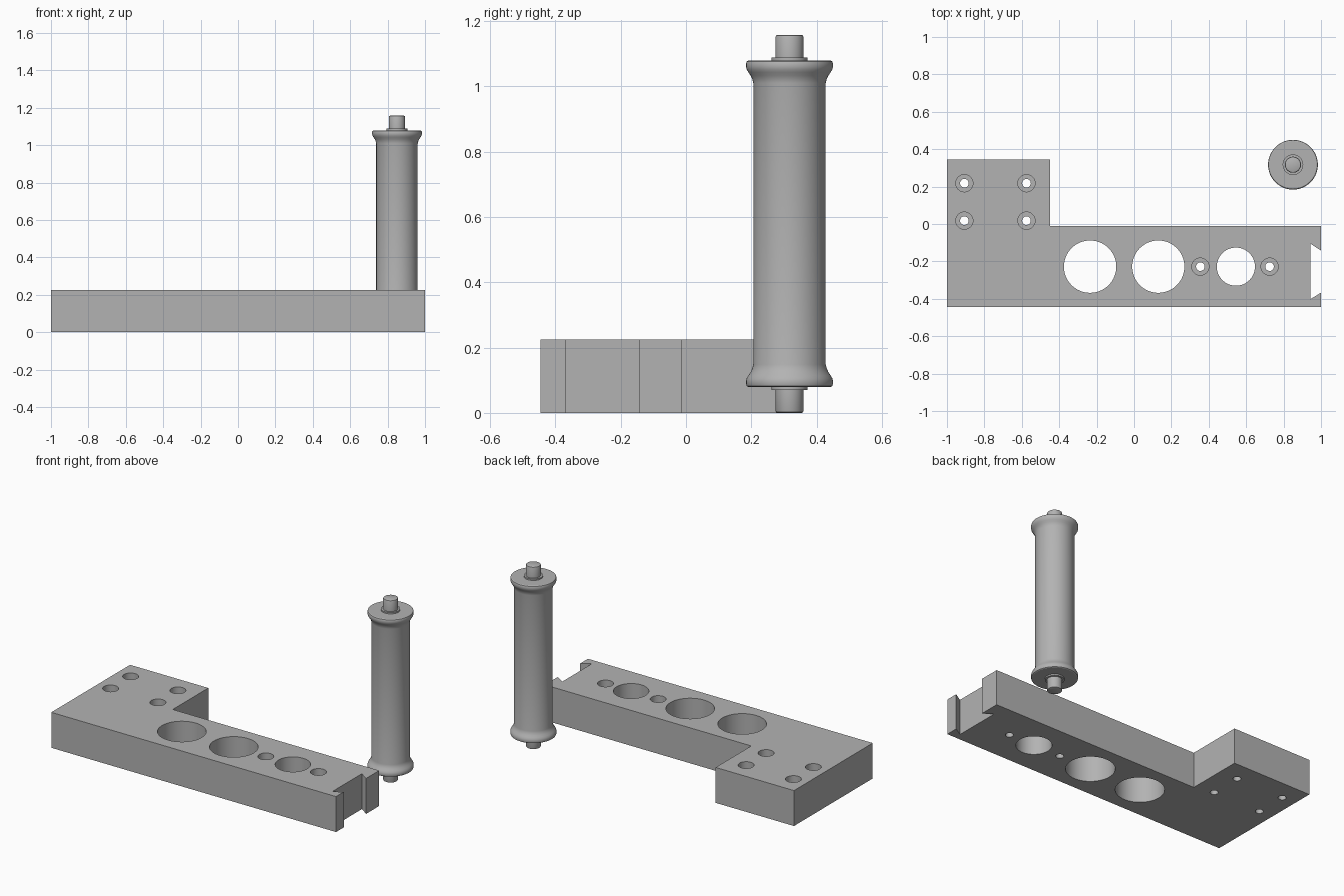
import bpy, bmesh, math

if "Cube" in bpy.data.objects:
    bpy.data.objects.remove(bpy.data.objects["Cube"])

grey = bpy.data.materials.new("machined grey")
grey.diffuse_color = (0.45, 0.45, 0.45, 1)
grey.use_nodes = True
grey.node_tree.nodes["Principled BSDF"].inputs["Base Color"].default_value = grey.diffuse_color


def finish(name, bm):
    bmesh.ops.recalc_face_normals(bm, faces=bm.faces)
    mesh = bpy.data.meshes.new(name)
    bm.to_mesh(mesh)
    bm.free()
    mesh.materials.append(grey)
    obj = bpy.data.objects.new(name, mesh)
    bpy.context.collection.objects.link(obj)
    return obj


def prism(name, points, z0, z1):
    """Extrude a flat outline upward."""
    bm = bmesh.new()
    face = bm.faces.new([bm.verts.new((x, y, z0)) for x, y in points])
    top = bmesh.ops.extrude_face_region(bm, geom=[face])["geom"]
    bmesh.ops.translate(bm, vec=(0, 0, z1 - z0),
                        verts=[v for v in top if isinstance(v, bmesh.types.BMVert)])
    return finish(name, bm)


def lathe(name, profile, x, y, sides=64):
    """Revolve (radius, z) points about a vertical axis, capping both ends."""
    bm = bmesh.new()
    rings = [[bm.verts.new((x + r * math.cos(math.tau * i / sides),
                            y + r * math.sin(math.tau * i / sides), z))
              for i in range(sides)] for r, z in profile]
    for a, b in zip(rings, rings[1:]):
        for i in range(sides):
            j = (i + 1) % sides
            bm.faces.new((a[i], a[j], b[j], b[i]))
    bm.faces.new(rings[0])
    bm.faces.new(rings[-1])
    return finish(name, bm)


def smooth(obj):
    bpy.ops.object.select_all(action='DESELECT')
    obj.select_set(True)
    bpy.context.view_layer.objects.active = obj
    bpy.ops.object.shade_smooth_by_angle(angle=math.radians(30))


# L-shaped mounting block with a dovetail slot in its right end
H, MID = 0.225, -0.228
block = prism("mounting_block", [
    (-1, -0.445), (1, -0.445), (1, -0.367), (0.943, -0.402), (0.943, -0.105),
    (1, -0.142), (1, -0.012), (-0.45, -0.012), (-0.45, 0.345), (-1, 0.345)], 0, H)

# Through bores and counterbored screw holes
cutters = [lathe("bore_cutter", [(r, -0.1), (r, H + 0.1)], x, MID)
           for x, r in ((-0.235, 0.14), (0.13, 0.14), (0.545, 0.102))]
screws = [(0.355, MID), (0.725, MID)] + [(x, y) for x in (-0.907, -0.575) for y in (0.018, 0.218)]
cutters += [lathe("screw_cutter", [(0.023, -0.1), (0.023, 0.1), (0.046, 0.1), (0.046, H + 0.1)],
                  x, y, 40) for x, y in screws]
bpy.context.view_layer.objects.active = block
for cutter in cutters:
    mod = block.modifiers.new("hole", 'BOOLEAN')
    mod.operation, mod.solver, mod.object = 'DIFFERENCE', 'EXACT', cutter
    bpy.ops.object.modifier_apply(modifier=mod.name)
    bpy.data.objects.remove(cutter)
smooth(block)

# Flanged roller with stub pins, one half profile mirrored top to bottom
TOP = 1.158
half = [(0.037, 0), (0.041, 0.002), (0.043, 0.007), (0.043, 0.07), (0.055, 0.07), (0.055, 0.079),
        (0.126, 0.079), (0.131, 0.082), (0.133, 0.088), (0.133, 0.098), (0.131, 0.106),
        (0.126, 0.115), (0.119, 0.125), (0.114, 0.136), (0.111, 0.148)]
roller = lathe("roller", half + [(r, TOP - z) for r, z in reversed(half)], 0.85, 0.317, 72)
smooth(roller)
